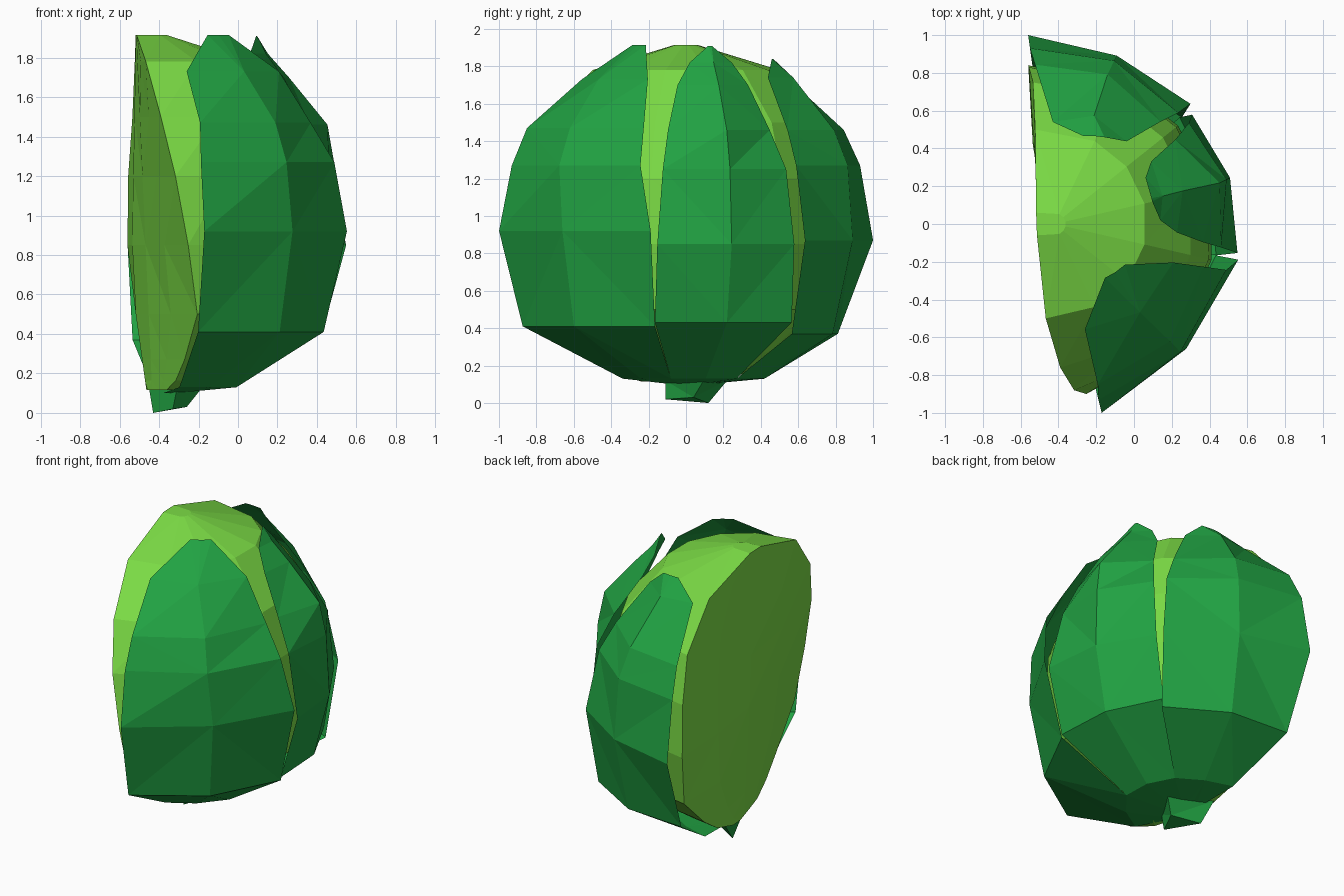
import bpy, bmesh
from math import sin, cos, radians

AXIS_X = -0.42


def material(name, color):
    m = bpy.data.materials.new(name)
    m.diffuse_color = (*color, 1)
    return m


LEAF = material("leaf green", (0.015, 0.36, 0.055))
HEART = material("heart green", (0.20, 0.72, 0.06))


def finish(bm, name, mat):
    bmesh.ops.triangulate(bm, faces=bm.faces[:])
    me = bpy.data.meshes.new(name)
    bm.to_mesh(me)
    bm.free()
    me.materials.append(mat)
    ob = bpy.data.objects.new(name, me)
    bpy.context.collection.objects.link(ob)
    return ob


def loft(name, rows, mat, closed=False):
    """Skin between rows of points running upwards, counter-clockwise."""
    bm = bmesh.new()
    vs = [[bm.verts.new(p) for p in row] for row in rows]
    n = len(rows[0])
    for a, b in zip(vs, vs[1:]):
        for i in range(n if closed else n - 1):
            j = (i + 1) % n
            bm.faces.new((a[i], a[j], b[j], b[i]))
    if closed:
        bm.faces.new(vs[0][::-1])
        bm.faces.new(vs[-1])
        bmesh.ops.recalc_face_normals(bm, faces=bm.faces[:])
    return finish(bm, name, mat)


def cut_x(y, z):
    """Slightly twisted knife cut on the left side."""
    x = -0.475 - 0.165 * y + 0.06 * y * y + (z - 1) * (0.14 * y - 0.045)
    return max(x, -0.56 + 0.14 * max(0, 0.8 - z))


# Pale heart: half a ball closed by the cut (height, front radius, back radius)
rows = []
for z, rf, rb in ((0.115, 0.24, 0.16), (0.165, 0.40, 0.34), (0.27, 0.57, 0.50), (0.5, 0.86, 0.76),
                  (0.85, 0.9, 0.84), (1.2, 0.88, 0.83), (1.5, 0.76, 0.75), (1.78, 0.5, 0.5),
                  (1.915, 0.06, 0.06)):
    row = []
    for k in range(8):
        t = k / 7
        a = radians(-90 + 180 * t)
        # the middle of the curve keeps clear of the leaves
        r = (rf + (rb - rf) * t) * (1 if k in (0, 7) else 0.975)
        y = r * sin(a)
        x = cut_x(y, z) if k in (0, 7) else max(cut_x(y, z) + 0.01, AXIS_X + r * cos(a))
        row.append((x, y, z))
    for y in (rb * 0.5, 0.0, -rf * 0.5):
        row.append((cut_x(y, z), y, z))
    rows.append(row)
loft("heart", rows, HEART, closed=True)


# Outer leaves: rows of height, start and end angle, start, middle and end radius
def leaf(name, spec):
    rows = []
    for z, a0, a1, *radii in spec:
        row = []
        for k, r in enumerate(radii):
            a = radians(a0 + (a1 - a0) * k / 2)
            row.append((AXIS_X + r * cos(a), r * sin(a), z))
        rows.append(row)
    loft(name, rows, LEAF)


leaf("front_leaf", (
    (0.10, -60, -10, 0.08, 0.08, 0.10), (0.13, -70, -11, 0.36, 0.37, 0.42),
    (0.41, -76, -11, 0.90, 0.87, 0.87), (0.92, -76, -11, 1.03, 0.96, 0.99),
    (1.27, -76, -15, 0.96, 0.95, 0.94), (1.47, -75, -16, 0.88, 0.87, 0.82),
    (1.73, -74, -18, 0.58, 0.65, 0.66), (1.915, -47, -30, 0.39, 0.41, 0.43)))
leaf("side_leaf", (
    (0.10, -10, 40, 0.10, 0.10, 0.10), (0.13, -11, 40, 0.42, 0.42, 0.42),
    (0.43, -11, 40.5, 0.87, 0.86, 0.87), (0.85, -9, 38.5, 0.98, 0.96, 0.93),
    (1.25, -8, 37, 0.89, 0.94, 0.89), (1.46, -7, 35, 0.79, 0.90, 0.78),
    (1.70, -4, 33, 0.65, 0.70, 0.61), (1.82, 2, 27, 0.56, 0.59, 0.54),
    (1.91, 13, 15, 0.53, 0.53, 0.53)))
leaf("back_leaf", (
    (0.10, 40, 80, 0.10, 0.08, 0.10), (0.13, 40, 92, 0.42, 0.40, 0.42),
    (0.37, 40, 98, 0.88, 0.84, 0.82), (0.87, 41.5, 98, 0.96, 0.95, 1.01),
    (1.27, 42, 98, 0.88, 0.92, 0.94), (1.46, 44, 97, 0.78, 0.84, 0.85),
    (1.74, 49, 91, 0.58, 0.61, 0.54), (1.84, 60, 72, 0.53, 0.51, 0.49)))

# Stem stub underneath
loft("stem", (
    ((-0.43, 0.12, 0), (-0.33, -0.11, 0.02), (-0.26, 0.04, 0.03)),
    ((-0.45, 0.22, 0.12), (-0.31, -0.11, 0.12), (-0.18, 0.1, 0.13))), LEAF, closed=True)
